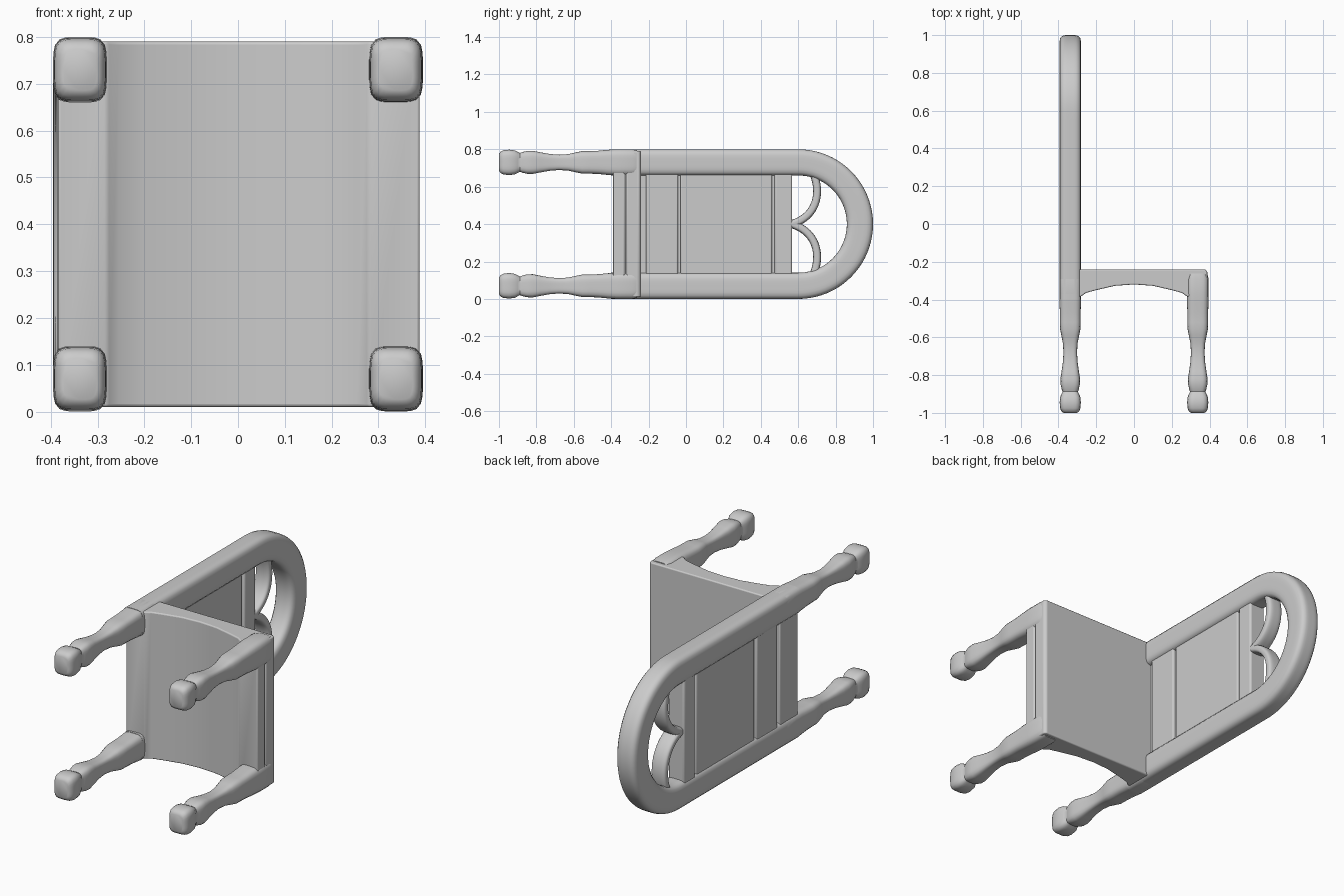
import bpy, bmesh, math
from mathutils import Vector
from mathutils.geometry import interpolate_bezier

if "Cube" in bpy.data.objects:
    bpy.data.objects.remove(bpy.data.objects["Cube"], do_unlink=True)

GREY = (0.6, 0.6, 0.6, 1.0)
mat = bpy.data.materials.new("plain grey")
mat.use_nodes = True
mat.diffuse_color = GREY
bsdf = mat.node_tree.nodes["Principled BSDF"]
bsdf.inputs["Base Color"].default_value = GREY
bsdf.inputs["Roughness"].default_value = 0.7

MID_Z = 0.40      # middle of the chair's width
BACK_X = -0.3375  # centre plane of the backrest
STILE_Z = 0.33    # leg and stile distance from the middle


def finish(name, bm, bevel=0.0):
    bmesh.ops.recalc_face_normals(bm, faces=bm.faces)
    mesh = bpy.data.meshes.new(name)
    bm.to_mesh(mesh)
    bm.free()
    mesh.materials.append(mat)
    obj = bpy.data.objects.new(name, mesh)
    bpy.context.collection.objects.link(obj)
    if bevel:
        mod = obj.modifiers.new("soft edges", "BEVEL")
        mod.width, mod.segments, mod.limit_method = bevel, 3, "ANGLE"
    bpy.ops.object.select_all(action="DESELECT")
    obj.select_set(True)
    bpy.context.view_layer.objects.active = obj
    bpy.ops.object.shade_smooth_by_angle(angle=math.radians(40))
    return obj


def rounded_section(a, b, power, n=32):
    """Rounded rectangle with half sizes a and b."""
    pts = []
    for i in range(n):
        t = 2 * math.pi * (i + 0.5) / n
        c, s = math.cos(t), math.sin(t)
        r = (abs(c) ** power + abs(s) ** power) ** (-1 / power)
        pts.append((a * c * r, b * s * r))
    return pts


def loft(name, rings):
    bm = bmesh.new()
    loops = [[bm.verts.new(p) for p in ring] for ring in rings]
    n = len(loops[0])
    for lo, hi in zip(loops, loops[1:]):
        for i in range(n):
            j = (i + 1) % n
            bm.faces.new((lo[i], lo[j], hi[j], hi[i]))
    bm.faces.new(loops[0])
    bm.faces.new(loops[-1])
    return finish(name, bm)


def sweep(name, path, half_width, half_depth, power):
    """Sweep a rounded section along a (y, z) path in the backrest plane."""
    section = rounded_section(half_depth, half_width, power)
    rings = []
    for i, p in enumerate(path):
        d = (path[min(i + 1, len(path) - 1)] - path[max(i - 1, 0)]).normalized()
        side = Vector((-d.y, d.x))
        rings.append([(BACK_X + u, p.x + v * side.x, p.y + v * side.y) for u, v in section])
    return loft(name, rings)


def box(name, x0, x1, y0, y1, z0, z1, bevel):
    bm = bmesh.new()
    bmesh.ops.create_cube(bm, size=1)
    for v in bm.verts:
        v.co = ((x0 + x1) / 2 + v.co.x * (x1 - x0),
                (y0 + y1) / 2 + v.co.y * (y1 - y0),
                (z0 + z1) / 2 + v.co.z * (z1 - z0))
    return finish(name, bm, bevel)


# Turned legs: (y, half size in x, half size in z)
LEG = [(-1.0, 0.036, 0.044), (-0.992, 0.047, 0.057), (-0.975, 0.054, 0.065),
       (-0.945, 0.056, 0.068), (-0.915, 0.053, 0.064), (-0.9, 0.046, 0.056),
       (-0.888, 0.041, 0.050), (-0.875, 0.045, 0.055), (-0.85, 0.051, 0.061),
       (-0.82, 0.052, 0.062), (-0.78, 0.046, 0.054), (-0.73, 0.039, 0.045),
       (-0.68, 0.036, 0.041), (-0.63, 0.039, 0.044), (-0.59, 0.047, 0.053),
       (-0.555, 0.054, 0.060), (-0.52, 0.055, 0.060), (-0.47, 0.055, 0.062),
       (-0.42, 0.0565, 0.067), (-0.37, 0.0575, 0.070), (-0.29, 0.0575, 0.070),
       (-0.262, 0.050, 0.064)]
for x, part in ((BACK_X, "back_leg"), (-BACK_X, "front_leg")):
    for sign, where in ((-1, "lower"), (1, "upper")):
        z = MID_Z + sign * STILE_Z
        loft(f"{part}_{where}", [[(x + u, y, z + v) for u, v in rounded_section(a, b, 4.5)]
                                 for y, a, b in LEG])

# Seat: side profile with an arched underside and a groove in the front edge
arch = [(0.28, -0.384), (0.255, -0.365), (0.2, -0.35), (0.1, -0.327), (0, -0.32)]
under = [(-x, y) for x, y in arch] + [(x, y) for x, y in arch[-2::-1]]
profile = ([(-0.385, -0.39)] + under
           + [(0.388, -0.39), (0.388, -0.33), (0.378, -0.323), (0.388, -0.316),
              (0.388, -0.252), (0.376, -0.24), (-0.385, -0.24)])
bm = bmesh.new()
base = bm.faces.new([bm.verts.new((x, y, 0.01)) for x, y in profile])
ext = bmesh.ops.extrude_face_region(bm, geom=[base])
for v in ext["geom"]:
    if isinstance(v, bmesh.types.BMVert):
        v.co.z = 0.79
finish("seat", bm, 0.006)

# Backrest frame: two stiles joined by a half-round top
ARC_Y = 0.60
path = [Vector((y, MID_Z - STILE_Z)) for y in (-0.4, -0.2, 0.2, 0.55)]
path += [Vector((ARC_Y + STILE_Z * math.sin(math.pi * i / 40),
                 MID_Z - STILE_Z * math.cos(math.pi * i / 40))) for i in range(41)]
path += [Vector((y, MID_Z + STILE_Z)) for y in (0.55, 0.2, -0.2, -0.4)]
sweep("back_frame", path, 0.07, 0.0575, 4.5)

# Backrest rails and thinner panel, with narrow grooves between them
box("lower_rail", -0.387, -0.294, -0.215, -0.042, 0.09, 0.71, 0.008)
box("back_panel", -0.383, -0.298, -0.030, 0.460, 0.09, 0.71, 0.008)
box("upper_rail", -0.387, -0.294, 0.474, 0.568, 0.09, 0.71, 0.010)
box("panel_core", -0.368, -0.313, -0.26, 0.55, 0.10, 0.70, 0)

# Scrolls in the open top, mirrored about the middle
for sign, where in ((-1, "lower"), (1, "upper")):
    ctrl = [Vector((y, MID_Z + sign * dz, 0)) for y, dz in
            ((0.565, 0.0), (0.70, 0.04), (0.73, 0.17), (0.675, 0.285))]
    pts = interpolate_bezier(*ctrl, 20)
    sweep(f"scroll_{where}", [Vector((p[0], p[1])) for p in pts], 0.021, 0.042, 3.5)
